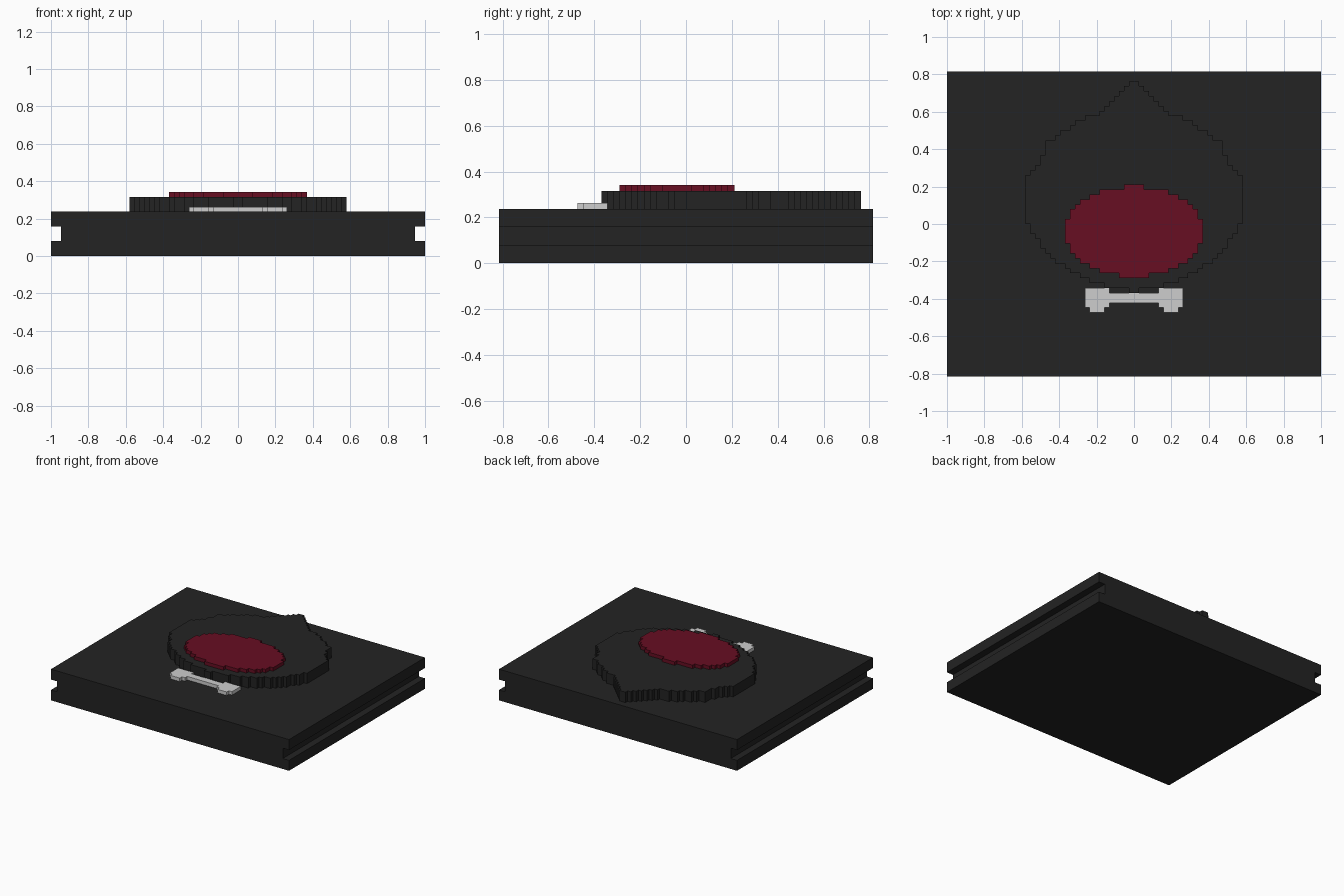
import bpy, bmesh
from mathutils import Vector

if "Cube" in bpy.data.objects:
    bpy.data.objects.remove(bpy.data.objects["Cube"])

C = 2 / 76  # grid cell size


def material(name, rgb):
    m = bpy.data.materials.new(name)
    m.diffuse_color = (*rgb, 1)
    m.use_nodes = True
    m.node_tree.nodes["Principled BSDF"].inputs["Base Color"].default_value = m.diffuse_color
    return m


black = material("charcoal black", (0.0168, 0.0168, 0.0168))
red = material("dark red", (0.135, 0.0044, 0.016))
grey = material("light grey", (0.61, 0.61, 0.61))


def extrude_half(name, half, start, direction, mat):
    """Mirror a right-hand outline and extrude it; all values in grid cells."""
    pts = half + [(-x, v) for x, v in reversed(half)]
    upright = direction[1] != 0
    bm = bmesh.new()
    verts = [bm.verts.new(Vector((x, start, v) if upright else (x, v, start)) * C)
             for x, v in pts]
    face = bm.faces.new(verts)
    new = bmesh.ops.extrude_face_region(bm, geom=[face])["geom"]
    bmesh.ops.translate(bm, vec=Vector(direction) * C,
                        verts=[g for g in new if isinstance(g, bmesh.types.BMVert)])
    bmesh.ops.recalc_face_normals(bm, faces=bm.faces)
    bmesh.ops.triangulate(bm, faces=[f for f in bm.faces if len(f.verts) > 4])
    mesh = bpy.data.meshes.new(name)
    bm.to_mesh(mesh)
    bm.free()
    mesh.materials.append(mat)
    obj = bpy.data.objects.new(name, mesh)
    bpy.context.collection.objects.link(obj)
    return obj


def stepped(first_row, widths):
    """Right-hand staircase outline from the half width of every row."""
    pts = []
    for i, w in enumerate(widths):
        if i and w == widths[i - 1]:
            pts.pop()
        else:
            pts.append((w, first_row + i))
        pts.append((w, first_row + i + 1))
    return pts


# Base slab with a groove along each side
extrude_half("base_slab", [(38, 0), (38, 3), (36, 3), (36, 6), (38, 6), (38, 9)],
             -31, (0, 62, 0), black)

# Raised pointed drop
drop = [1, 6, 9, 11, 13, 14, 16, 17, 18, 19, 19, 20, 21, 21] + [22] * 10 + \
       [21, 20, 19, 19, 18, 18, 18, 16, 15, 13, 12, 10, 7, 6, 5, 4, 3, 2, 1]
extrude_half("raised_drop", stepped(-14, drop), 9, (0, 0, 3), black)

# Red oval on the drop
oval = [3, 7, 9, 11, 12, 13, 13, 14, 14, 14, 14, 14, 13, 13, 12, 11, 9, 7, 2]
extrude_half("red_oval", stepped(-11, oval), 12, (0, 0, 1), red)

# Bone-shaped bar in front of the drop
bar = [(5, -16), (5, -17), (6, -17), (6, -18), (9, -18), (9, -17),
       (10, -17), (10, -13), (5, -13), (5, -14)]
extrude_half("bone_bar", bar, 9, (0, 0, 1), grey)
